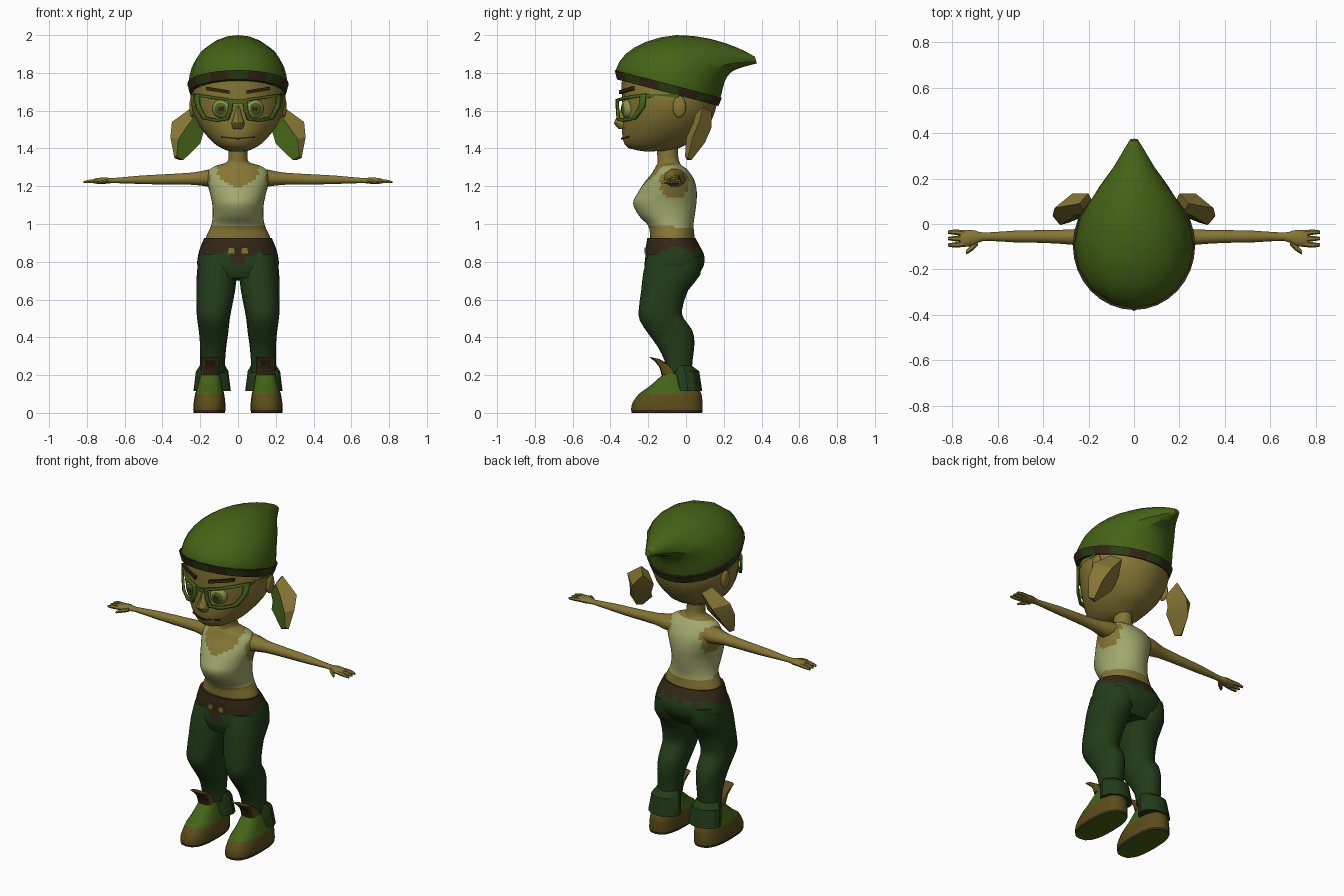
import bpy, bmesh, math
from mathutils import Vector, Matrix

if "Cube" in bpy.data.objects:
    bpy.data.objects.remove(bpy.data.objects["Cube"])

COLOURS = {
    "skin_olive": (0.235, 0.180, 0.034), "leaf_green": (0.058, 0.125, 0.008),
    "band_green": (0.024, 0.050, 0.006), "shirt_pale": (0.350, 0.390, 0.150),
    "trouser_green": (0.016, 0.046, 0.009), "dark_brown": (0.034, 0.020, 0.008),
    "shoe_brown": (0.105, 0.072, 0.010), "eye_pale": (0.270, 0.290, 0.080),
}
MATS = {}
for key, col in COLOURS.items():
    MATS[key] = bpy.data.materials.new(key)
    MATS[key].diffuse_color = (*col, 1)


def finish(name, bm, mats, rule=None, mirror=False, angle=40, solid=0):
    """Turn a bmesh into a shaded object; rule(centre, normal, index) picks the material."""
    bmesh.ops.recalc_face_normals(bm, faces=bm.faces)
    bm.normal_update()
    if rule:
        for i, f in enumerate(bm.faces):
            f.material_index = int(rule(f.calc_center_median(), f.normal, i))
    me = bpy.data.meshes.new(name)
    bm.to_mesh(me)
    bm.free()
    for m in mats:
        me.materials.append(MATS[m])
    ob = bpy.data.objects.new(name, me)
    bpy.context.collection.objects.link(ob)
    bpy.ops.object.select_all(action='DESELECT')
    ob.select_set(True)
    bpy.context.view_layer.objects.active = ob
    bpy.ops.object.shade_smooth_by_angle(angle=math.radians(angle))
    if solid:
        mod = ob.modifiers.new("thickness", 'SOLIDIFY')
        mod.thickness, mod.offset = solid, 0
    if mirror:
        mod = ob.modifiers.new("mirror", 'MIRROR')
        mod.use_mirror_merge = False
    return ob


def skin(name, rings, mats, rule=None, cap=True, **kw):
    """Bridge closed rings of points; faces run ring by ring."""
    bm = bmesh.new()
    vs = [[bm.verts.new(p) for p in r] for r in rings]
    n = len(rings[0])
    for a, b in zip(vs, vs[1:]):
        for i in range(n):
            j = (i + 1) % n
            bm.faces.new((a[i], a[j], b[j], b[i]))
    if cap:
        bm.faces.new(vs[0])
        bm.faces.new(vs[-1])
    return finish(name, bm, mats, rule, **kw)


def smooth_rows(rows, sub):
    """Catmull-Rom interpolation between rows of numbers."""
    out = []
    for k in range(len(rows) - 1):
        p0, p1 = rows[max(k - 1, 0)], rows[k]
        p2, p3 = rows[k + 1], rows[min(k + 2, len(rows) - 1)]
        for s in range(sub):
            t = s / sub
            out.append([0.5 * (2 * b + (c - a) * t + (2 * a - 5 * b + 4 * c - d) * t * t
                               + (3 * b - a - 3 * c + d) * t ** 3)
                        for a, b, c, d in zip(p0, p1, p2, p3)])
    return out + [rows[-1]]


def curve_pow(v, p):
    return math.copysign(abs(v) ** (2 / p), v)


def body(name, rows, mats, rule=None, n=16, sub=2, p=2, **kw):
    """Loft of rings given as front y, z, back y, z, half width, centre x."""
    rings = []
    for yf, zf, yb, zb, w, cx in smooth_rows(rows, sub):
        ring = []
        for i in range(n):
            a = 2 * math.pi * i / n
            u, v = curve_pow(math.cos(a), p), curve_pow(math.sin(a), p)
            ring.append((cx + w * v, (yf + yb) / 2 + (yf - yb) / 2 * u,
                         (zf + zb) / 2 + (zf - zb) / 2 * u))
        rings.append(ring)
    return skin(name, rings, mats, rule, **kw)


def limb(name, rows, mats, n=10, sub=2):
    """Loft along x from rows of x, y, z, radius y, radius z; mirrored."""
    rings = [[(x, y + ry * math.cos(2 * math.pi * i / n), z + rz * math.sin(2 * math.pi * i / n))
              for i in range(n)] for x, y, z, ry, rz in smooth_rows(rows, sub)]
    return skin(name, rings, mats, mirror=True, angle=50)


def bar(name, a, b, depth, height, mat, mirror=True):
    """Straight bar from a to b with rectangular section."""
    rings = [[(q[0], q[1] + dy * depth / 2, q[2] + dz * height / 2)
              for dy, dz in ((-1, -1), (1, -1), (1, 1), (-1, 1))] for q in (a, b)]
    return skin(name, rings, [mat], mirror=mirror)


def ball(name, centre, scale, mats, rule=None, turn=0):
    """Mirrored ellipsoid with its pole facing forward."""
    bm = bmesh.new()
    mat = (Matrix.Translation(centre) @ Matrix.Rotation(turn, 4, 'Z')
           @ Matrix.Diagonal((*scale, 1)) @ Matrix.Rotation(math.pi / 2, 4, 'X'))
    bmesh.ops.create_uvsphere(bm, u_segments=16, v_segments=14, radius=1, matrix=mat)
    return finish(name, bm, mats, rule, mirror=True)


# Hat: stocking cap swept back to a drooping tip, with a patched band
body("hat", [(-.36, 1.765, .17, 1.63, .25, 0), (-.37, 1.82, .185, 1.675, .262, 0),
             (-.32, 1.90, .205, 1.755, .245, 0), (-.21, 1.965, .235, 1.80, .21, 0),
             (-.05, 2.0, .27, 1.82, .155, 0), (.13, 1.98, .31, 1.833, .095, 0),
             (.28, 1.93, .355, 1.845, .045, 0), (.365, 1.885, .375, 1.85, .018, 0)],
     ["leaf_green"], angle=30)
body("hat_band", [(-.365, 1.765, .172, 1.625, .256, 0), (-.378, 1.815, .19, 1.668, .269, 0)],
     ["band_green", "dark_brown"], lambda c, n, i: i % 4 in (1, 2), n=32, sub=1)

# Head, nose and ears
body("head", [(-.21, 1.383, -.06, 1.39, .05, 0), (-.305, 1.402, .0, 1.42, .105, 0),
              (-.335, 1.45, .07, 1.46, .155, 0), (-.338, 1.52, .125, 1.53, .208, 0),
              (-.335, 1.60, .155, 1.60, .24, 0), (-.34, 1.68, .165, 1.66, .247, 0),
              (-.34, 1.77, .155, 1.68, .235, 0)], ["skin_olive"], n=20)
body("nose", [(-.335, 1.63, -.29, 1.63, .013, 0), (-.36, 1.575, -.29, 1.57, .022, 0),
              (-.382, 1.535, -.29, 1.53, .036, 0), (-.355, 1.503, -.29, 1.503, .026, 0)],
     ["skin_olive"], n=10)
ball("ear", (.242, -.035, 1.62), (.016, .035, .058), ["skin_olive"])

# Side flaps hanging behind the ears: outer, ridge, inner and back lines
skin("side_flap", [
    [(.24, .09, 1.62), (.22, .05, 1.58), (.17, .07, 1.52), (.20, .135, 1.59)],
    [(.35, .07, 1.54), (.26, .035, 1.53), (.19, .065, 1.46), (.27, .135, 1.51)],
    [(.358, .035, 1.46), (.315, .0, 1.45), (.20, .04, 1.425), (.31, .10, 1.43)],
    [(.337, .01, 1.35), (.325, -.005, 1.36), (.29, .005, 1.338), (.315, .03, 1.34)]],
    ["skin_olive", "leaf_green"], lambda c, n, i: i < 12 and i % 4 == 1, mirror=True, angle=30)


# Eyes: pale ball with iris and pupil rings
def eye_rule(c, n, i):
    r = math.hypot(c.x - .093, c.z - 1.61)
    return 0 if c.y > -.3 or r > .034 else (2 if r < .015 else 1)


ball("eye", (.085, -.302, 1.61), (.052, .042, .052),
     ["eye_pale", "leaf_green", "dark_brown"], eye_rule, turn=.25)
bar("eyebrow", (.045, -.345, 1.698), (.17, -.283, 1.718), .02, .018, "dark_brown")
bar("mouth", (0, -.338, 1.452), (.09, -.305, 1.461), .014, .008, "dark_brown")

# Glasses: curved lens rims, bridge and temples
outline = [(.025, 1.66), (.12, 1.674), (.228, 1.69), (.222, 1.62),
           (.185, 1.555), (.11, 1.54), (.05, 1.55), (.032, 1.60)]
mx, mz = .125, 1.612
rims = [[(mx + (x - mx) * k, -.368 + 3 * (mx + (x - mx) * k) ** 2, mz + (z - mz) * k)
         for x, z in outline] for k in (1, .78)]
skin("glasses_rim", rims, ["leaf_green"], cap=False, mirror=True, solid=.014)
bar("glasses_bridge", (-.035, -.367, 1.648), (.035, -.367, 1.648), .014, .02, "leaf_green", False)
bar("glasses_temple", (.225, -.215, 1.677), (.252, -.045, 1.68), .012, .018, "leaf_green")


# Torso with neck: shirt with scooped neckline, open armholes and bare midriff
def shirt_rule(c, n, i):
    armhole = abs(c.x) > .105 and math.hypot(c.y + .06, c.z - 1.215) < .08
    scoop = c.y < -.09 and (c.x / .115) ** 2 + ((c.z - 1.32) / .125) ** 2 < 1
    return .985 < c.z < 1.315 and not armhole and not scoop


body("torso", [(-.19, .88, .05, .88, .175, 0), (-.19, .93, .045, .93, .17, 0),
               (-.20, .99, .04, .995, .142, 0), (-.25, 1.045, .047, 1.05, .134, 0),
               (-.28, 1.11, .055, 1.11, .137, 0), (-.255, 1.165, .057, 1.17, .15, 0),
               (-.22, 1.22, .045, 1.23, .163, 0), (-.18, 1.27, .01, 1.285, .158, 0),
               (-.16, 1.305, -.022, 1.31, .12, 0), (-.15, 1.325, -.035, 1.33, .06, 0),
               (-.152, 1.36, -.042, 1.37, .05, 0), (-.155, 1.43, -.04, 1.44, .05, 0)],
     ["skin_olive", "shirt_pale"], shirt_rule, n=40, sub=4)

# Arms, hands and fingers
limb("arm", [(.09, -.06, 1.245, .06, .052), (.16, -.06, 1.243, .056, .047),
             (.24, -.058, 1.24, .036, .034), (.40, -.055, 1.236, .028, .028),
             (.52, -.055, 1.234, .026, .023), (.66, -.056, 1.23, .018, .014),
             (.70, -.06, 1.23, .032, .018), (.745, -.064, 1.228, .037, .016),
             (.765, -.064, 1.226, .033, .012)], ["skin_olive"])
for label, tip in (("outer", -.092), ("middle", -.064), ("inner", -.036)):
    limb(label + "_finger", [(.74, tip * .8 - .013, 1.228, .013, .012), (.785, tip, 1.226, .012, .011),
                             (.818, tip, 1.221, .007, .006)], ["skin_olive"], n=6)
limb("thumb", [(.685, -.075, 1.228, .018, .012), (.715, -.105, 1.224, .016, .011),
               (.738, -.125, 1.218, .009, .007)], ["skin_olive"], n=6)


# Trousers: hips with a ragged belt, buckles, legs and flared cuffs
def belt_rule(c, n, i):
    edge = .862 + .014 * math.sin(c.x * 70) + (.02 if c.y < -.1 else 0) * -1
    return c.z > edge or (c.y < -.1 and abs(c.x) < .03 and c.z > .79)


body("hips", [(-.205, .925, .05, .925, .179, 0), (-.212, .88, .075, .88, .198, 0),
              (-.215, .83, .097, .83, .212, 0), (-.22, .77, .09, .77, .212, 0),
              (-.205, .715, .04, .70, .16, 0)],
     ["trouser_green", "dark_brown"], belt_rule, n=40, sub=4, p=2.2)
bar("buckle", (.018, -.216, .86), (.052, -.213, .86), .009, .03, "skin_olive")
body("leg", [(-.20, .84, .08, .83, .10, .105), (-.225, .75, .075, .73, .106, .112),
             (-.237, .65, .012, .65, .102, .117), (-.25, .55, -.02, .55, .093, .127),
             (-.245, .49, -.012, .50, .086, .13), (-.20, .42, .032, .44, .078, .129),
             (-.15, .35, .045, .37, .070, .131), (-.115, .28, .035, .28, .066, .134),
             (-.10, .21, .03, .21, .065, .135)], ["trouser_green"], mirror=True, p=2.2)
body("cuff", [(-.07, .25, .03, .25, .068, .135), (-.08, .22, .07, .22, .086, .137),
              (-.065, .115, .086, .115, .099, .137)], ["trouser_green"], sub=1, n=12,
     mirror=True, angle=30)


# Shoes: dark sole edge, green instep and a raised tongue
def shoe_rule(c, n, i):
    if c.z < .002:
        return 1
    if c.z < .015:
        return 2
    return 1 if c.z > .095 and c.y < -.02 else 0


body("shoe", [(-.288, 0, .085, 0, .083, .152), (-.29, .015, .087, .015, .085, .152),
              (-.285, .05, .087, .05, .084, .151), (-.25, .10, .082, .10, .077, .15),
              (-.20, .135, .06, .135, .067, .149), (-.12, .205, .02, .205, .052, .146)],
     ["shoe_brown", "leaf_green", "dark_brown"], shoe_rule, p=2.6, mirror=True, n=20)
body("shoe_tongue", [(-.13, .20, -.04, .21, .048, .147), (-.145, .25, -.085, .25, .048, .147),
                     (-.195, .297, -.14, .285, .052, .147)], ["shoe_brown", "dark_brown"],
     lambda c, n, i: n.y < -.3 and abs(c.x - .147) < .034 and c.z < .28,
     n=16, p=3.5, mirror=True)

for m in bpy.data.materials:
    if m.users and not m.is_grease_pencil:
        m.use_nodes = True
        m.node_tree.nodes["Principled BSDF"].inputs["Base Color"].default_value = m.diffuse_color
